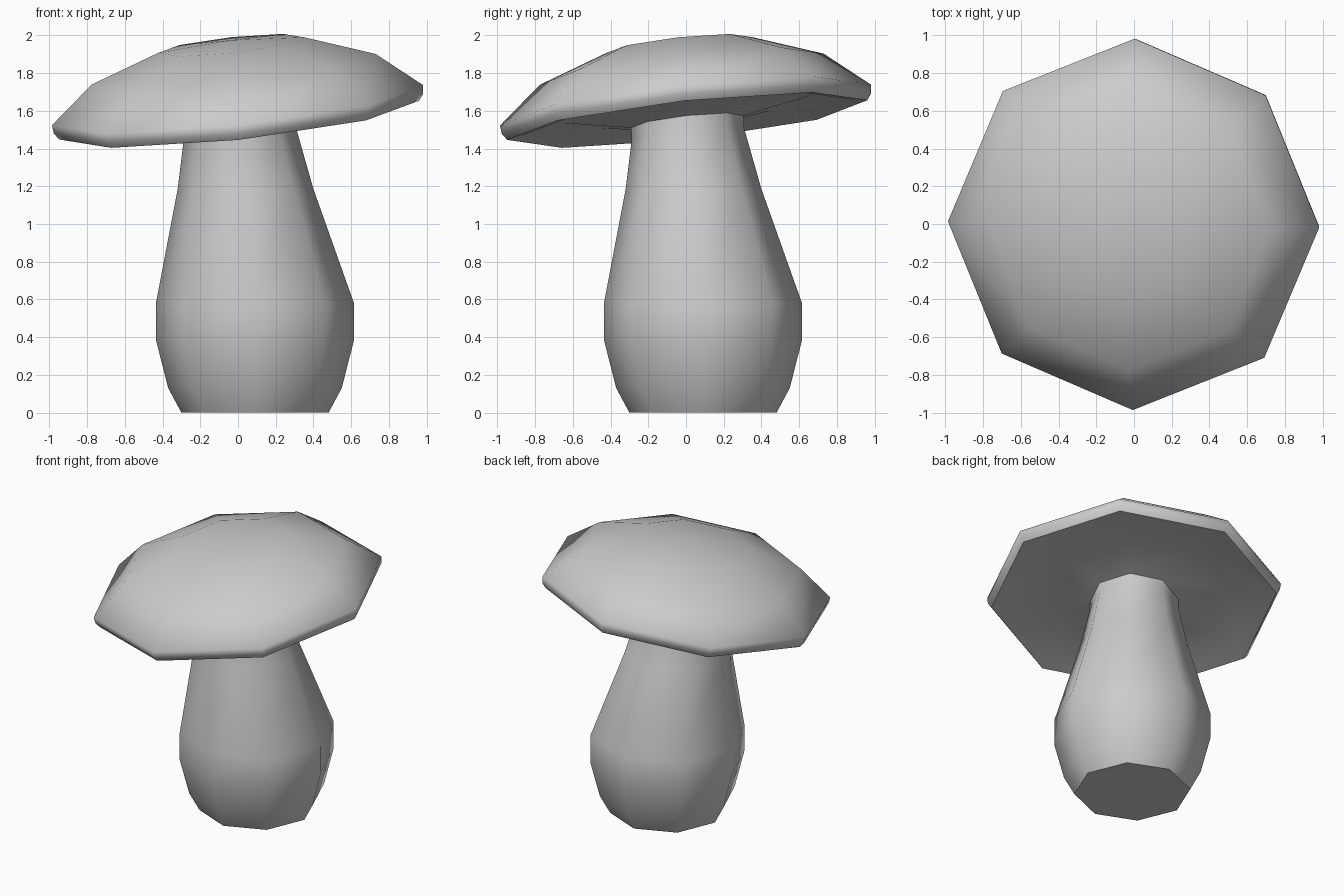
import bpy, bmesh, math
from mathutils import Matrix, Vector

if "Cube" in bpy.data.objects:
    bpy.data.objects.remove(bpy.data.objects["Cube"])

SIDES = 8


def lathe(name, rings, start=None, end=None):
    """Skin octagonal rings given as (radius, matrix); ends close with a point or an n-gon."""
    bm = bmesh.new()
    loops = []
    for r, m in rings:
        loops.append([bm.verts.new(m @ Vector((r * math.cos(a), r * math.sin(a), 0)))
                      for a in (2 * math.pi * i / SIDES for i in range(SIDES))])
    for lo, hi in zip(loops, loops[1:]):
        for i in range(SIDES):
            j = (i + 1) % SIDES
            bm.faces.new((lo[i], lo[j], hi[j], hi[i]))
    for loop, tip in ((loops[0], start), (loops[-1], end)):
        if tip is None:
            bm.faces.new(loop)
        else:
            v = bm.verts.new(tip)
            for i in range(SIDES):
                bm.faces.new((loop[i], loop[(i + 1) % SIDES], v))
    bmesh.ops.recalc_face_normals(bm, faces=bm.faces)
    mesh = bpy.data.meshes.new(name)
    bm.to_mesh(mesh)
    bm.free()
    ob = bpy.data.objects.new(name, mesh)
    bpy.context.collection.objects.link(ob)
    bpy.ops.object.select_all(action='DESELECT')
    ob.select_set(True)
    bpy.context.view_layer.objects.active = ob
    bpy.ops.object.shade_smooth_by_angle(angle=math.radians(60))
    return ob


# Lean shared by the cap and the top of the stem (rising towards +x and +y)
lean = Matrix.Rotation(math.radians(8.8), 4, Vector((1, -1, 0)))
twist = Matrix.Rotation(math.radians(-0.6), 4, 'Z')

# Stem: upright bulb, then a neck bending under the cap
stem = [(r, Matrix.Translation((c, c, z))) for r, c, z in (
    (0.39, 0.09, 0), (0.46, 0.09, 0.13), (0.525, 0.09, 0.385),
    (0.525, 0.09, 0.58), (0.36, 0.04, 1.185))]
stem += [(r, Matrix.Translation((c, c, z)) @ lean) for r, c, z in (
    (0.30, 0.01, 1.475), (0.30, 0.005, 1.60))]
lathe("stem", stem)

# Cap: underside, rounded lip, dome
cap_base = Matrix.Translation((0, 0, 1.61)) @ lean @ twist
profile = [(0.30, -0.068), (0.65, -0.005), (0.90, -0.052), (0.96, -0.06),
           (0.985, -0.025), (0.99, 0.02), (0.757, 0.213), (0.39, 0.342)]
cap = [(r, cap_base @ Matrix.Translation((0, 0, h))) for r, h in profile]
lathe("cap", cap, start=cap_base @ Vector((0, 0, -0.068)),
      end=cap_base @ Vector((0, 0, 0.368)))
